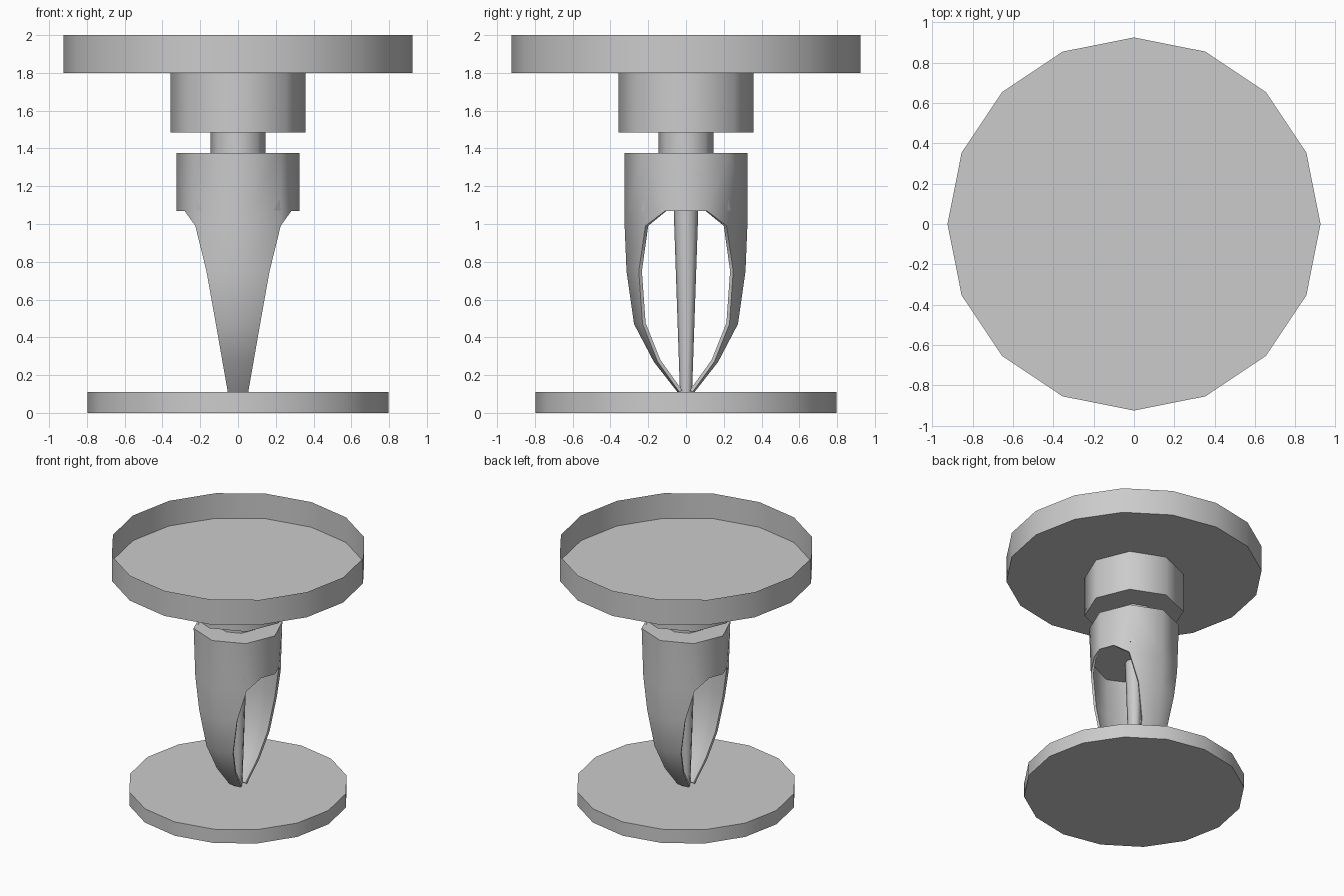
import bpy, bmesh
from math import sin, cos, pi

old = bpy.data.objects.get("Cube")
if old:
    bpy.data.objects.remove(old, do_unlink=True)

grey = bpy.data.materials.new("plain_grey")
grey.use_nodes = True
grey.diffuse_color = (0.6, 0.6, 0.6, 1)
grey.node_tree.nodes["Principled BSDF"].inputs["Base Color"].default_value = (0.6, 0.6, 0.6, 1)


def add_object(name, bm, thickness=0):
    bmesh.ops.recalc_face_normals(bm, faces=bm.faces)
    mesh = bpy.data.meshes.new(name)
    bm.to_mesh(mesh)
    bm.free()
    mesh.materials.append(grey)
    obj = bpy.data.objects.new(name, mesh)
    bpy.context.collection.objects.link(obj)
    bpy.ops.object.select_all(action='DESELECT')
    obj.select_set(True)
    bpy.context.view_layer.objects.active = obj
    if thickness:
        shell = obj.modifiers.new("Shell", 'SOLIDIFY')
        shell.thickness = thickness
        shell.offset = -1
        bpy.ops.object.modifier_apply(modifier=shell.name)
    bpy.ops.object.shade_smooth_by_angle(angle=pi / 3)
    return obj


def drum(name, sides, r_low, r_high, z_low, z_high, open_top=False):
    """Straight or tapered drum with a corner on each axis."""
    bm = bmesh.new()
    rings = []
    for r, z in ((r_low, z_low), (r_high, z_high)):
        rings.append([bm.verts.new((r * cos(2 * pi * i / sides), r * sin(2 * pi * i / sides), z))
                      for i in range(sides)])
    low, high = rings
    for i in range(sides):
        j = (i + 1) % sides
        bm.faces.new((low[i], low[j], high[j], high[i]))
    bm.faces.new(low[::-1])
    if not open_top:
        bm.faces.new(high)
    return add_object(name, bm)


# Base, shallow open tray, hub, neck and the thin central rod
drum("base_disc", 16, 0.797, 0.797, 0, 0.11)
drum("top_tray", 16, 0.925, 0.925, 1.8, 2, open_top=True)
drum("tray_hub", 8, 0.358, 0.358, 1.485, 1.8)
drum("neck", 8, 0.146, 0.146, 1.375, 1.485)
drum("collar_core", 8, 0.315, 0.315, 1.072, 1.373)
drum("central_rod", 8, 0.032, 0.065, 0.11, 1.072)

# Collar with two tapering prongs: one quarter, mirrored to all four
TOP, ARCH, R = 1.375, 1.07, 0.325
D = R * cos(pi / 4)
# height, half width, depth of the side edge, depth of the centre line
PRONG = [(0.99, 0.226, 0.215, 0.325), (0.75, 0.167, 0.25, 0.315), (0.47, 0.117, 0.23, 0.275),
         (0.27, 0.082, 0.15, 0.17), (0.11, 0.054, 0.035, 0.045)]
bm = bmesh.new()
for sx in (1, -1):
    for sy in (1, -1):
        def vert(x, y, z):
            return bm.verts.new((sx * x, sy * y, z))
        side_top, diag_top, mid_top = vert(R, 0, TOP), vert(D, D, TOP), vert(0, R, TOP)
        side, arch = vert(R, 0, ARCH), vert(0.283, 0.11, ARCH)
        edge = [vert(w, y, z) for z, w, y, c in PRONG]
        mid = [vert(0, c, z) for z, w, y, c in PRONG]
        bm.faces.new((side_top, diag_top, arch, side))
        bm.faces.new((diag_top, edge[0], arch))
        bm.faces.new((diag_top, mid_top, mid[0], edge[0]))
        for i in range(len(PRONG) - 1):
            bm.faces.new((edge[i], mid[i], mid[i + 1], edge[i + 1]))
bmesh.ops.remove_doubles(bm, verts=bm.verts, dist=0.0005)
add_object("collar_with_prongs", bm, thickness=0.018)
